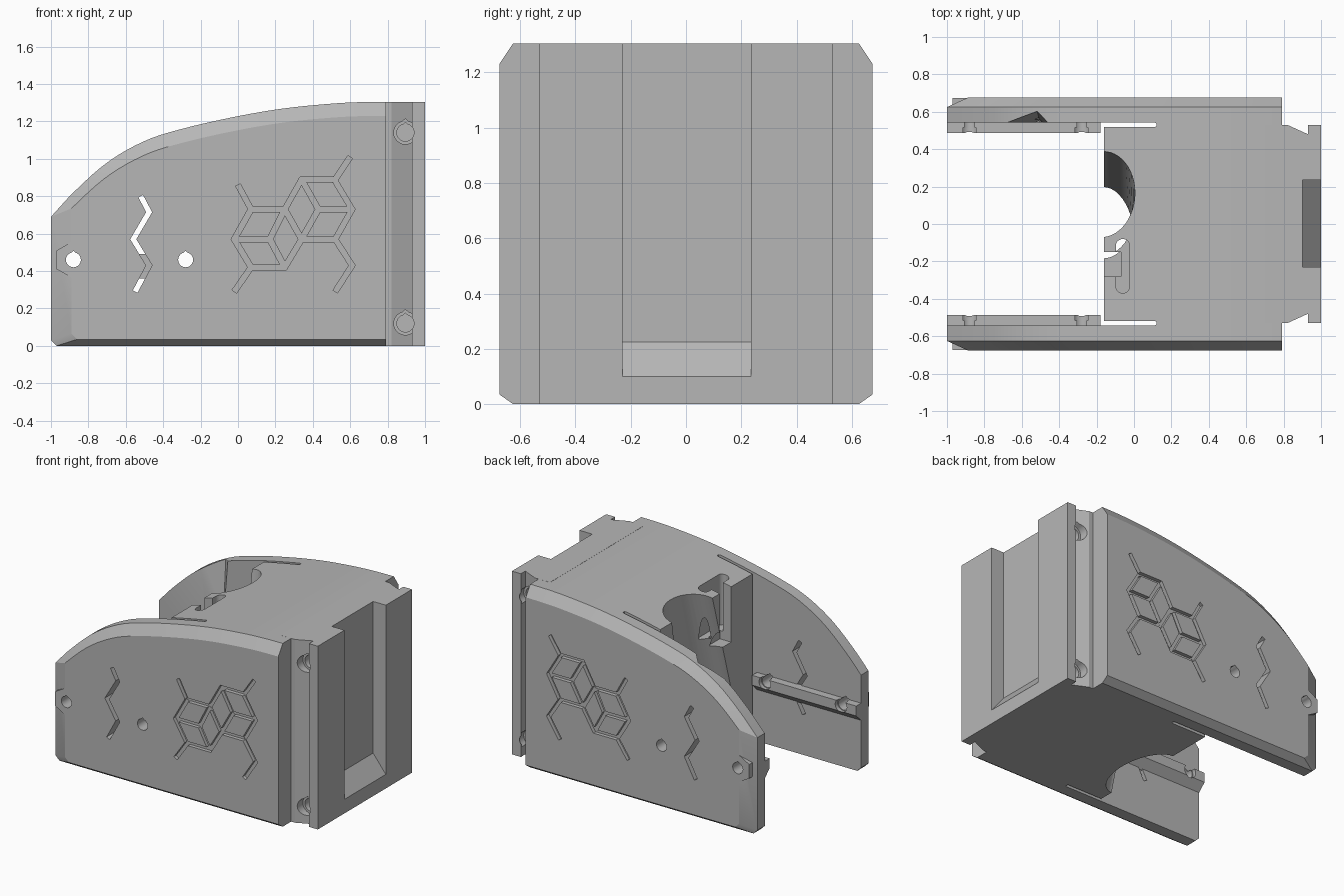
import bpy, bmesh, math
from mathutils import Vector

cube = bpy.data.objects.get("Cube")
if cube:
    bpy.data.objects.remove(cube, do_unlink=True)

grey = bpy.data.materials.new("plain grey")
grey.use_nodes = True
colour = (0.47, 0.47, 0.47, 1)
grey.diffuse_color = colour
grey.node_tree.nodes["Principled BSDF"].inputs["Base Color"].default_value = colour

scene = bpy.context.scene
cutters = bpy.data.collections.new("cutters")
scene.collection.children.link(cutters)


def loft(name, rings, cutter=False):
    """Skin a list of equally long point rings and cap both ends."""
    bm = bmesh.new()
    loops = [[bm.verts.new(p) for p in ring] for ring in rings]
    n = len(loops[0])
    for a, b in zip(loops, loops[1:]):
        for i in range(n):
            j = (i + 1) % n
            bm.faces.new((a[i], a[j], b[j], b[i]))
    bm.faces.new(loops[0][::-1])
    bm.faces.new(loops[-1])
    bmesh.ops.recalc_face_normals(bm, faces=bm.faces)
    mesh = bpy.data.meshes.new(name)
    bm.to_mesh(mesh)
    bm.free()
    mesh.materials.append(grey)
    ob = bpy.data.objects.new(name, mesh)
    (cutters if cutter else scene.collection).objects.link(ob)
    ob.hide_render = cutter
    return ob


def prism_y(name, pts, y0, y1, cutter=False):
    return loft(name, [[(x, y, z) for x, z in pts] for y in (y0, y1)], cutter)


def prism_z(name, pts, z0, z1, cutter=False):
    return loft(name, [[(x, y, z) for x, y in pts] for z in (z0, z1)], cutter)


def box_cut(x0, x1, y0, y1, z0, z1):
    prism_z("box_cutter", [(x0, y0), (x1, y0), (x1, y1), (x0, y1)], z0, z1, True)


def disc(cx, cy, rx, ry, n=32):
    return [(cx + rx * math.cos(math.tau * i / n), cy + ry * math.sin(math.tau * i / n))
            for i in range(n)]


def teardrop(cx, cz, r):
    """Round hole with a small peak on top."""
    pts = disc(cx, cz, r, r, 24)
    pts[6] = (cx, cz + r * 1.2)
    return pts


def capsule(cx, r, y0, y1):
    arc = [(r * math.cos(math.pi * i / 10), r * math.sin(math.pi * i / 10)) for i in range(11)]
    return [(cx + a, y1 - r + b) for a, b in arc] + [(cx - a, y0 + r - b) for a, b in arc]


# Arched side outline
crown = [(-1, .69), (-.88, .82), (-.7, .98), (-.5, 1.095), (-.3, 1.16), (0, 1.228),
         (.25, 1.27), (.5, 1.295), (.65, 1.303), (.79, 1.305)]


def top(x):
    """Smooth cubic through the crown points."""
    k = next((i for i in range(len(crown) - 1) if x <= crown[i + 1][0] + 1e-6), len(crown) - 2)
    slope = lambda i: ((crown[min(i + 1, len(crown) - 1)][1] - crown[max(i - 1, 0)][1]) /
                       (crown[min(i + 1, len(crown) - 1)][0] - crown[max(i - 1, 0)][0]))
    (x0, z0), (x1, z1) = crown[k], crown[k + 1]
    h, t = x1 - x0, (x - x0) / (x1 - x0)
    return (z0 * (1 + 2 * t) * (1 - t) ** 2 + slope(k) * h * t * (1 - t) ** 2 +
            z1 * t * t * (3 - 2 * t) - slope(k + 1) * h * t * t * (1 - t))


def outline(y, left, base, drop):
    pts = [(left, y, base + .03), (left + .03, y, base), (.79, y, base)]
    for i in range(41):
        x = .79 + (left - .79) * i / 40
        pts.append((x, y, top(x) - drop))
    return pts


# Main shell with bevelled outer sides
body = loft("body", [outline(-.675, -.89, .035, .075), outline(-.625, -1, 0, 0),
                     outline(.625, -1, 0, 0), outline(.675, -.89, .035, .075)])

# Open bay between the side walls
box_cut(-1.2, -.16, -.542, .542, -.1, 1.5)

# Tilted scoop down the inner face of the block
loft("scoop_cutter", [[(x, y, z) for x, y in disc(-.165, cy, .17, ry, 48)]
                      for z, cy, ry in ((-.05, -.12, .31), (1.4, .205, .215))], True)

# Keyhole slot beside the scoop
box_cut(-.2, -.07, -.28, -.15, .8, 1.4)
prism_z("capsule_cutter", capsule(-.06, .037, -.37, -.08), .86, 1.4, True)

# Relief on the inside of the left wall
plan = [(-.77, .535), (-.52, .61), (-.45, .535)]
loft("relief_cutter", [[(-.5 + .02 * (x + .5), .535 + .02 * (y - .535), .55) for x, y in plan],
                       [(x, y, 1.15) for x, y in plan]], True)

# Decorative grooves as chains of points
hexes = [[(0, .86), (.07, .73), (.25, .73), (.34, .89), (.52, .89), (.6, 1.01)],
         [(.52, .88), (.61, .73), (.52, .57), (.61, .43), (.52, .29)],
         [(.34, .89), (.43, .73), (.6, .73)], [(.43, .73), (.34, .57), (.52, .57)],
         [(.25, .73), (.34, .57), (.25, .42), (.07, .42), (-.02, .29)],
         [(.07, .73), (-.02, .57), (.07, .42)],
         [(-.02, .57), (.17, .57), (.25, .73)], [(.17, .57), (.25, .42)]]
zigzag = [(-.52, .8), (-.475, .715), (-.56, .57), (-.475, .43), (-.55, .29)]


def groove(chain, half, y0, y1):
    """One mitred strip following the chain."""
    pts = [Vector(p) for p in chain]
    a, b = [], []
    for i, p in enumerate(pts):
        d0 = (p - pts[i - 1]).normalized() if i else (pts[1] - p).normalized()
        d1 = (pts[i + 1] - p).normalized() if i < len(pts) - 1 else d0
        m = Vector((-d0.y - d1.y, d0.x + d1.x)).normalized()
        off = m * half / max(.3, m.dot(Vector((-d0.y, d0.x))))
        a.append(tuple(p + off))
        b.append(tuple(p - off))
    prism_y("groove_cutter", a + b[::-1], y0, y1, True)


for s in (-1, 1):
    # Slits that separate the walls from the block
    prism_z("slit_cutter", [(-.3, s * .518), (.11, s * .518), (.12, s * .523), (.12, s * .537),
                            (.11, s * .542), (-.3, s * .542)], -.1, 1.5, True)
    groove(zigzag, .014, s * .535, s * .8)
    for i, chain in enumerate(hexes):
        groove(chain, .014 + i * .0002, s * (.648 + i * .0003), s * .8)

# Rear mounting rail with a dovetail groove on each side
half = [(.7, .53), (.82, .53), (.93, .48), (.93, .53), (1, .53)]
mount = prism_z("rear_mount", [(x, -y) for x, y in half] + half[::-1], 0, 1.305)


def bake(ob, collection):
    """Apply the cuts of a collection to an object."""
    mod = ob.modifiers.new("cut", 'BOOLEAN')
    mod.operand_type, mod.collection = 'COLLECTION', collection
    mod.operation, mod.solver = 'DIFFERENCE', 'EXACT'
    bpy.context.view_layer.update()
    mesh = bpy.data.meshes.new_from_object(
        ob.evaluated_get(bpy.context.evaluated_depsgraph_get()))
    ob.modifiers.clear()
    ob.data = mesh


def clear_cutters():
    for c in list(cutters.objects):
        bpy.data.objects.remove(c, do_unlink=True)


def wall_holes():
    for x in (-.88, -.28):
        prism_y("hole_cutter", teardrop(x, .46, .04), -1, 1, True)
        for s in (-1, 1):
            prism_y("bore_cutter", teardrop(x, .46, .046), s * .4, s * .515, True)


wall_holes()
bake(body, cutters)
clear_cutters()

# Inner rails and outer end bosses
extras = []
for s, side in ((-1, "right"), (1, "left")):
    section = [(.55, .36), (.487, .42), (.487, .49), (.55, .49)]
    extras.append(loft(side + "_inner_rail", [[(x, s * y, z) for y, z in section]
                                              for x in (-1, -.18)]))
    plate = [(-.97, .41), (-.89, .365), (-.83, .365), (-.83, .555), (-.89, .555), (-.97, .51)]
    extras.append(prism_y(side + "_end_boss", plate, s * .6, s * .6745))
wall_holes()
for ob in extras:
    bake(ob, cutters)
clear_cutters()

# Rear channel with a sloped foot, and stepped screw holes
prism_y("channel_cutter", [(1.1, -.025), (.9, .225), (.9, 1.4), (1.1, 1.4)], -.23, .235, True)
for s in (-1, 1):
    for z in (.12, 1.14):
        prism_y("screw_cutter", teardrop(.895, z, .062), s * .46, s * .525, True)
        prism_y("screw_core_cutter", teardrop(.895, z, .046), s * .36, s * .53, True)
bake(mount, cutters)
clear_cutters()
bpy.data.collections.remove(cutters)

# Smooth the curves and keep edges crisp
for ob in [body, mount] + extras:
    bpy.ops.object.select_all(action='DESELECT')
    ob.select_set(True)
    bpy.context.view_layer.objects.active = ob
    bpy.ops.object.shade_smooth_by_angle(angle=math.radians(22))
